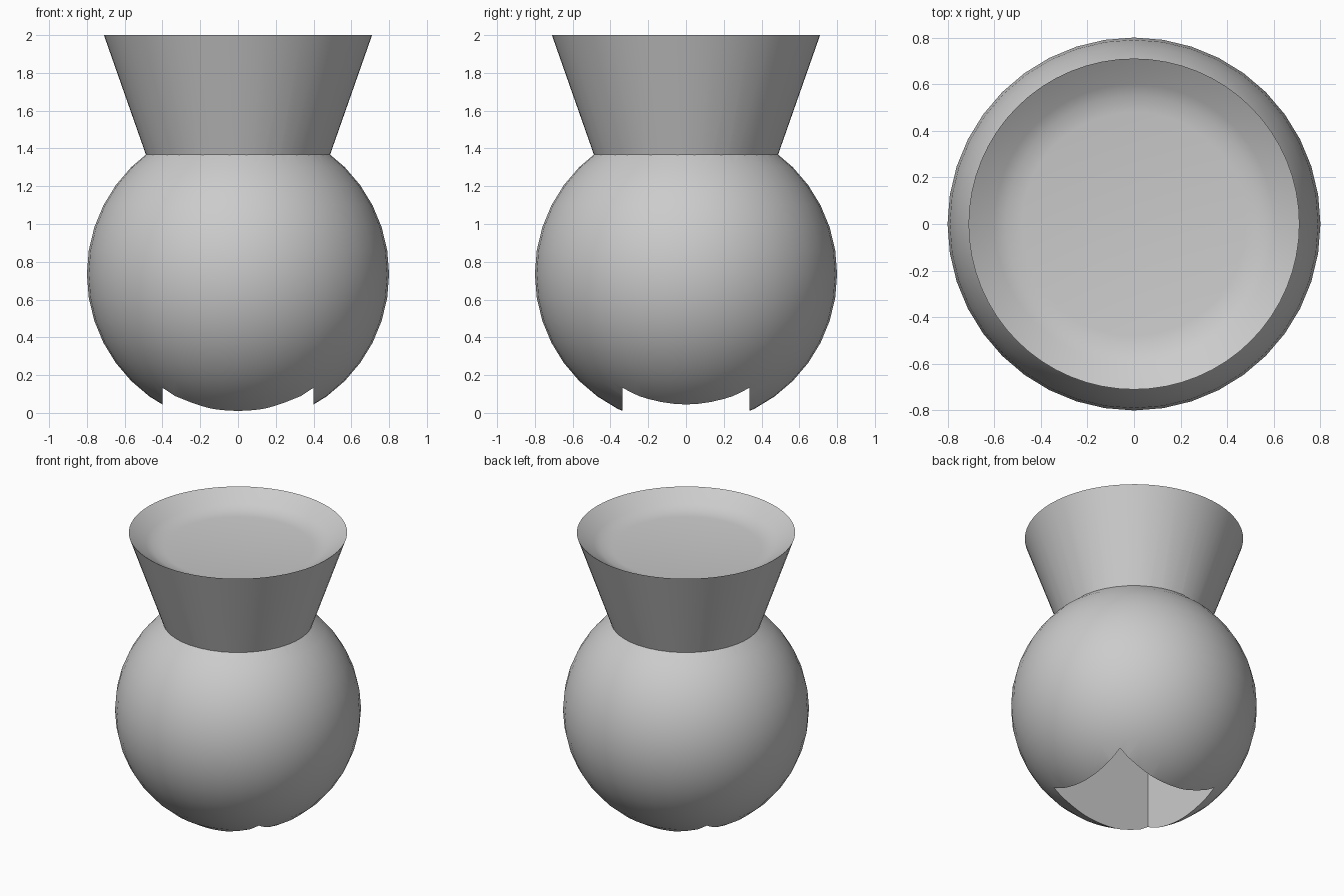
import bpy
import bmesh
import math
from mathutils import Matrix

cube = bpy.data.objects.get("Cube")
if cube:
    bpy.data.objects.remove(cube, do_unlink=True)

RADIUS = 0.8
CENTRE = 0.735

grey = bpy.data.materials.new("plain grey")
grey.use_nodes = True
colour = (0.6, 0.6, 0.6, 1)
grey.diffuse_color = colour
grey.node_tree.nodes["Principled BSDF"].inputs["Base Color"].default_value = colour


def make_object(name, bm):
    bmesh.ops.recalc_face_normals(bm, faces=bm.faces[:])
    mesh = bpy.data.meshes.new(name)
    bm.to_mesh(mesh)
    bm.free()
    mesh.materials.append(grey)
    obj = bpy.data.objects.new(name, mesh)
    bpy.context.collection.objects.link(obj)
    return obj


def lathe(name, profile, steps):
    """Spin a closed (radius, height) profile; both ends lie on the axis."""
    bm = bmesh.new()
    verts = [bm.verts.new((r, 0, z)) for r, z in profile]
    edges = [bm.edges.new(pair) for pair in zip(verts, verts[1:])]
    bmesh.ops.spin(bm, geom=verts + edges, cent=(0, 0, 0), axis=(0, 0, 1),
                   angle=math.tau, steps=steps)
    bmesh.ops.remove_doubles(bm, verts=bm.verts[:], dist=0.0005)
    return make_object(name, bm)


def boolean(target, cutter, operation):
    mod = target.modifiers.new(operation.lower(), 'BOOLEAN')
    mod.operation = operation
    mod.solver = 'EXACT'
    mod.object = cutter
    bpy.context.view_layer.objects.active = target
    bpy.ops.object.modifier_apply(modifier=mod.name)
    bpy.data.objects.remove(cutter, do_unlink=True)


# Round body
bm = bmesh.new()
bmesh.ops.create_uvsphere(bm, u_segments=40, v_segments=20, radius=RADIUS,
                          matrix=Matrix.Translation((0, 0, CENTRE)))
body = make_object("round_body", bm)

# Flared neck with a shallow dished top
neck = lathe("flared_neck", [(0, 1.36), (0.485, 1.36), (0.71, 2.0), (0.6, 1.925),
                             (0.55, 1.9), (0.48, 1.89), (0, 1.885)], 64)
boolean(body, neck, 'UNION')

# Rectangular socket in the underside
bm = bmesh.new()
bmesh.ops.create_cube(bm, size=1, matrix=Matrix.Translation((0, 0, 0.25))
                      @ Matrix.Diagonal((0.8, 0.67, 1, 1)))
boolean(body, make_object("socket_cutter", bm), 'DIFFERENCE')

# Smooth shading with sharp rim, neck joint and socket
bpy.ops.object.select_all(action='DESELECT')
body.select_set(True)
bpy.context.view_layer.objects.active = body
bpy.ops.object.shade_smooth_by_angle(angle=math.radians(30))
